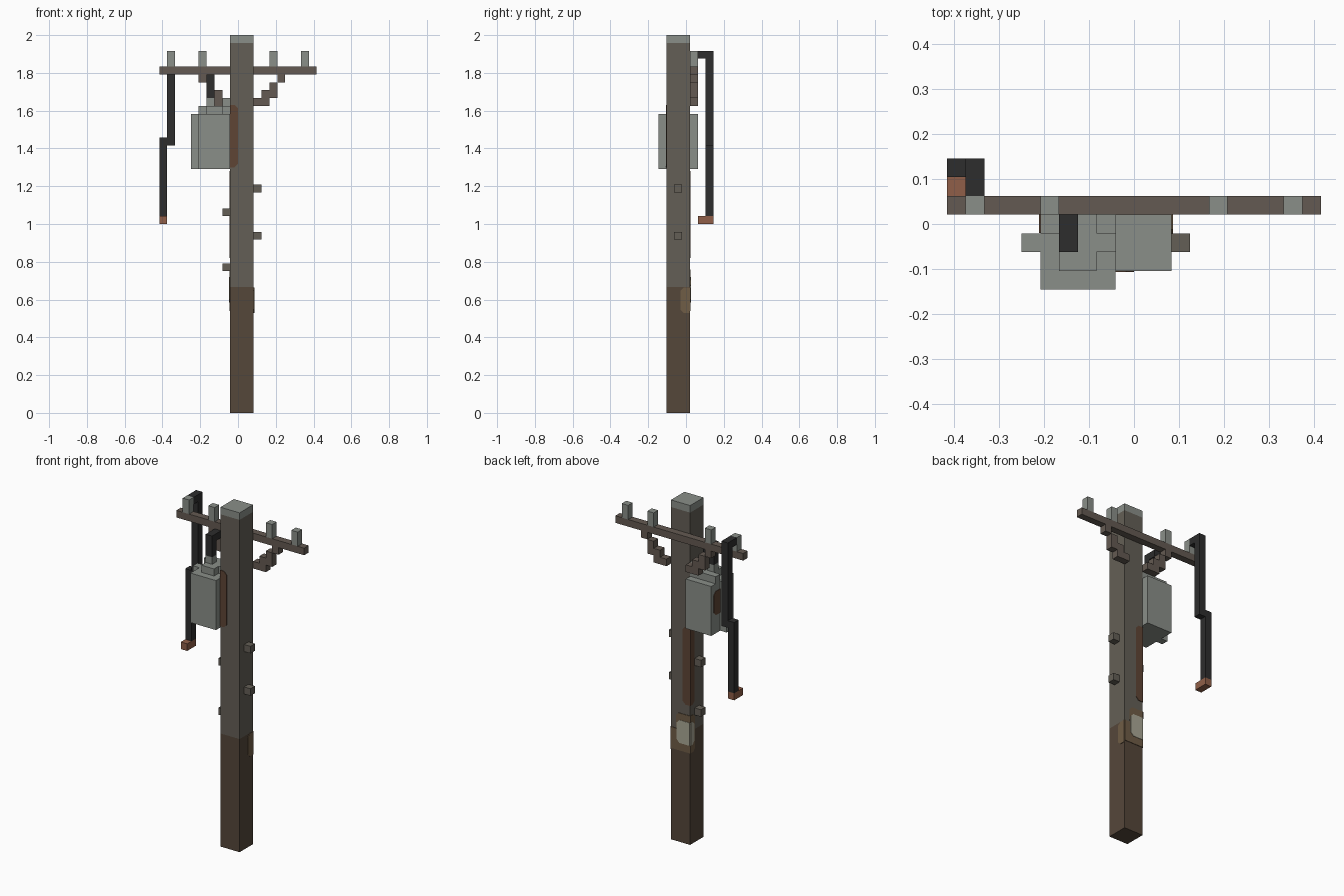
import bpy, bmesh
from mathutils import Vector

cube = bpy.data.objects.get("Cube")
if cube:
    bpy.data.objects.remove(cube, do_unlink=True)

U = 1 / 24            # edge of one block
CENTRE = (10, 3.5, 0)  # block coordinates of the origin


def material(name, hex_code):
    rgb = [int(hex_code[i:i + 2], 16) / 255 for i in (0, 2, 4)]
    lin = [c / 12.92 if c < 0.04045 else ((c + 0.055) / 1.055) ** 2.4 for c in rgb]
    m = bpy.data.materials.new(name)
    m.use_nodes = True
    m.diffuse_color = (*lin, 1)
    bsdf = m.node_tree.nodes["Principled BSDF"]
    bsdf.inputs["Base Color"].default_value = (*lin, 1)
    bsdf.inputs["Roughness"].default_value = 0.9
    return m


wood = material("weathered wood", "645f56")
damp = material("damp brown wood", "55473a")
timber = material("arm timber", "645a52")
metal = material("grey metal", "8a8f89")
rubber = material("black rubber", "2d2d2d")
copper = material("copper", "905f48")
rust = material("rust stain", "5f4535")
tan = material("bare tan wood", "705d46")
paper = material("pale paper", "aaa896")


def finish(name, bm, mat):
    bmesh.ops.recalc_face_normals(bm, faces=bm.faces)
    me = bpy.data.meshes.new(name)
    bm.to_mesh(me)
    bm.free()
    me.materials.append(mat)
    ob = bpy.data.objects.new(name, me)
    bpy.context.collection.objects.link(ob)
    return ob


def blocks(name, mat, *spans):
    """One object made of boxes, each given as x, y and z block ranges."""
    bm = bmesh.new()
    for span in spans:
        lo = [(span[2 * a] - CENTRE[a]) * U for a in range(3)]
        hi = [(span[2 * a + 1] - CENTRE[a]) * U for a in range(3)]
        for v in bmesh.ops.create_cube(bm, size=1)["verts"]:
            v.co = Vector([lo[a] if v.co[a] < 0 else hi[a] for a in range(3)])
    return finish(name, bm, mat)


def plate(name, mat, axis, at, u0, u1, z0, z1, cut0, cut1, thick=0.003):
    """Thin stain on an x or y face; cut0/cut1 clip the corners of each side."""
    c0, c1 = 0.018 * cut0, 0.018 * cut1
    outline = [(u0 + c0, z0), (u1 - c1, z0), (u1, z0 + c1), (u1, z1 - c1),
               (u1 - c1, z1), (u0 + c0, z1), (u0, z1 - c0), (u0, z0 + c0)]
    bm = bmesh.new()
    verts = [bm.verts.new((at, u, z) if axis == "x" else (u, at, z)) for u, z in outline]
    bmesh.ops.remove_doubles(bm, verts=verts, dist=0.0001)
    face = bm.faces.new([v for v in verts if v.is_valid])
    out = bmesh.ops.extrude_face_region(bm, geom=[face])["geom"]
    sign = 1 if at > 0 else -1
    shift = Vector((sign * thick, 0, 0) if axis == "x" else (0, sign * thick, 0))
    bmesh.ops.translate(bm, vec=shift, verts=[g for g in out if isinstance(g, bmesh.types.BMVert)])
    return finish(name, bm, mat)


# Pole
blocks("pole_base", damp, (9, 12, 1, 4, 0, 16))
blocks("pole_shaft", wood, (9, 12, 1, 4, 16, 47))
blocks("pole_cap", metal, (9, 12, 1, 4, 47, 48))

# Climbing pegs, alternating sides
for side, x, heights in (("left", 12, (28, 22)), ("right", 8, (25, 18))):
    for n, z in enumerate(heights):
        blocks(f"{side}_peg_{n + 1}", wood, (x, x + 1, 2, 3, z, z + 1))

# Crossarm with insulators and stepped braces
blocks("crossarm", timber, (0, 20, 4, 5, 43, 44))
for n, x in enumerate((1, 5, 14, 18)):
    blocks(f"insulator_{n + 1}", metal, (x, x + 1, 4, 5, 44, 46))
steps = [(12, 14), (13, 15), (14, 15), (15, 16)]
for side in ("left", "right"):
    spans = []
    for n, (a, b) in enumerate(steps):
        if side == "right":
            a, b = 21 - b, 21 - a
        spans.append((a, b, 4, 5, 39 + n, 40 + n))
    blocks(f"{side}_brace", timber, *spans)

# Transformer, its side fin and top fittings
blocks("transformer_tank", metal, (5, 9, 0, 5, 31, 38))
blocks("transformer_fin", metal, (4, 5, 2, 3, 31, 38))
blocks("transformer_lid", metal, (6, 8, 1, 4, 38, 39))
blocks("transformer_bushing", metal, (6, 7, 2, 3, 39, 40))
blocks("transformer_lug", metal, (5, 6, 3, 4, 38, 39))
blocks("transformer_bracket", metal, (8, 9, 2, 3, 38, 39), (8, 9, 3, 4, 38, 40))

# Cables
blocks("feed_cable", rubber, (6, 7, 2, 3, 40, 43), (6, 7, 3, 4, 42, 43))
blocks("hanging_cable", rubber, (1, 2, 5, 6, 45, 46), (1, 2, 6, 7, 34, 46), (0, 1, 6, 7, 25, 35))
blocks("cable_end", copper, (0, 1, 5, 7, 24, 25))

# Stains and notice on the pole faces
L, R, F, B = 2 * U, -U, -2.5 * U, 0.5 * U
plate("front_rust", rust, "y", F, R, 0.0, 1.30, 1.63, 0, 1)
plate("back_rust", rust, "y", B, R, 0.005, 0.82, 1.28, 0, 1)
plate("side_rust", rust, "x", R, -0.017, B, 0.82, 1.28, 1, 0)
plate("tank_rust", rust, "x", -5 * U, -0.02, 0.04, 1.40, 1.54, 0, 1)
plate("left_bare_wood", tan, "x", L, -0.03, B, 0.53, 0.665, 1, 0)
plate("back_bare_wood", tan, "y", B, R, L, 0.54, 0.665, 0, 0)
plate("back_bare_wood_top", tan, "y", B, R, 0.05, 0.66, 0.76, 0, 1)
plate("side_bare_wood", tan, "x", R, -0.022, B, 0.54, 0.76, 1, 0)
plate("back_notice", paper, "y", B, R, 0.043, 0.585, 0.72, 0, 1, 0.005)
plate("side_notice", paper, "x", R, -0.012, B, 0.585, 0.72, 1, 0, 0.005)
